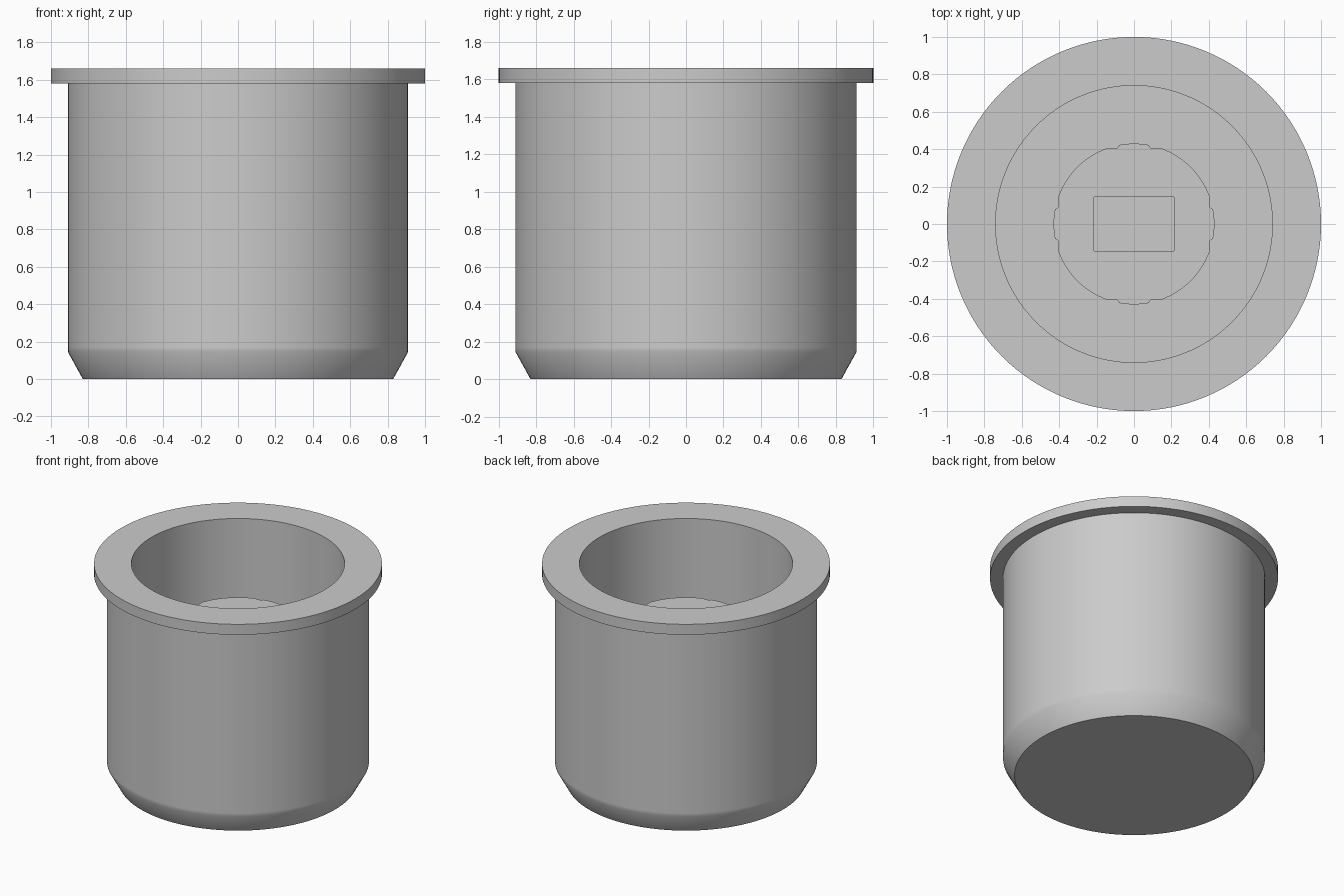
import bpy, bmesh, math
from mathutils import Vector

if "Cube" in bpy.data.objects:
    bpy.data.objects.remove(bpy.data.objects["Cube"], do_unlink=True)

grey = bpy.data.materials.new("neutral grey")
grey.use_nodes = True
grey.diffuse_color = (0.6, 0.6, 0.6, 1)
grey.node_tree.nodes["Principled BSDF"].inputs["Base Color"].default_value = (0.6, 0.6, 0.6, 1)


def finish(name, bm):
    """Turn a bmesh into a named, coloured object."""
    bmesh.ops.recalc_face_normals(bm, faces=bm.faces)
    mesh = bpy.data.meshes.new(name)
    bm.to_mesh(mesh)
    bm.free()
    mesh.materials.append(grey)
    obj = bpy.data.objects.new(name, mesh)
    bpy.context.collection.objects.link(obj)
    return obj


def select(obj):
    bpy.ops.object.select_all(action='DESELECT')
    obj.select_set(True)
    bpy.context.view_layer.objects.active = obj


def smooth(obj, angle):
    select(obj)
    bpy.ops.object.shade_smooth_by_angle(angle=math.radians(angle))


# Hollow body with chamfered base and rim flange
FLOOR = 0.2
profile = [(0, 0), (0.83, 0), (0.91, 0.145), (0.91, 0.17), (0.91, 1.58), (1, 1.58),
           (1, 1.66), (0.74, 1.66), (0.74, FLOOR), (0, FLOOR)]
bm = bmesh.new()
verts = [bm.verts.new((r, 0, z)) for r, z in profile]
edges = [bm.edges.new(pair) for pair in zip(verts, verts[1:])]
bmesh.ops.spin(bm, geom=verts + edges, cent=(0, 0, 0), axis=(0, 0, 1),
               angle=math.tau, steps=128)
bmesh.ops.remove_doubles(bm, verts=bm.verts, dist=0.0005)
smooth(finish("cup_body", bm), 35)


# Central boss: round, with flats either side of four small ribs
def boss_point(angle):
    p = [0.43 * math.cos(angle), 0.43 * math.sin(angle)]
    if min(abs(p[0]), abs(p[1])) > 0.08:
        p = [max(-0.405, min(0.405, c)) for c in p]
    return Vector((*p, FLOOR - 0.02))


STEPS = 240
bm = bmesh.new()
base = bm.faces.new([bm.verts.new(boss_point(math.tau * i / STEPS)) for i in range(STEPS)])
top = bmesh.ops.extrude_face_region(bm, geom=[base], use_keep_orig=True)
bmesh.ops.translate(bm, vec=(0, 0, 1.2 - FLOOR + 0.02),
                    verts=[g for g in top["geom"] if isinstance(g, bmesh.types.BMVert)])
boss = finish("centre_boss", bm)

# Rectangular socket cut down into the boss
bm = bmesh.new()
bmesh.ops.create_cube(bm, size=1)
bmesh.ops.scale(bm, vec=(0.43, 0.29, 0.8), verts=bm.verts)
bmesh.ops.translate(bm, vec=(0, 0, 0.9), verts=bm.verts)
cutter = finish("socket_cutter", bm)
cutter.hide_render = True
cut = boss.modifiers.new("socket", 'BOOLEAN')
cut.operation = 'DIFFERENCE'
cut.solver = 'EXACT'
cut.object = cutter
select(boss)
bpy.ops.object.modifier_apply(modifier=cut.name)
bpy.data.objects.remove(cutter, do_unlink=True)
smooth(boss, 30)
